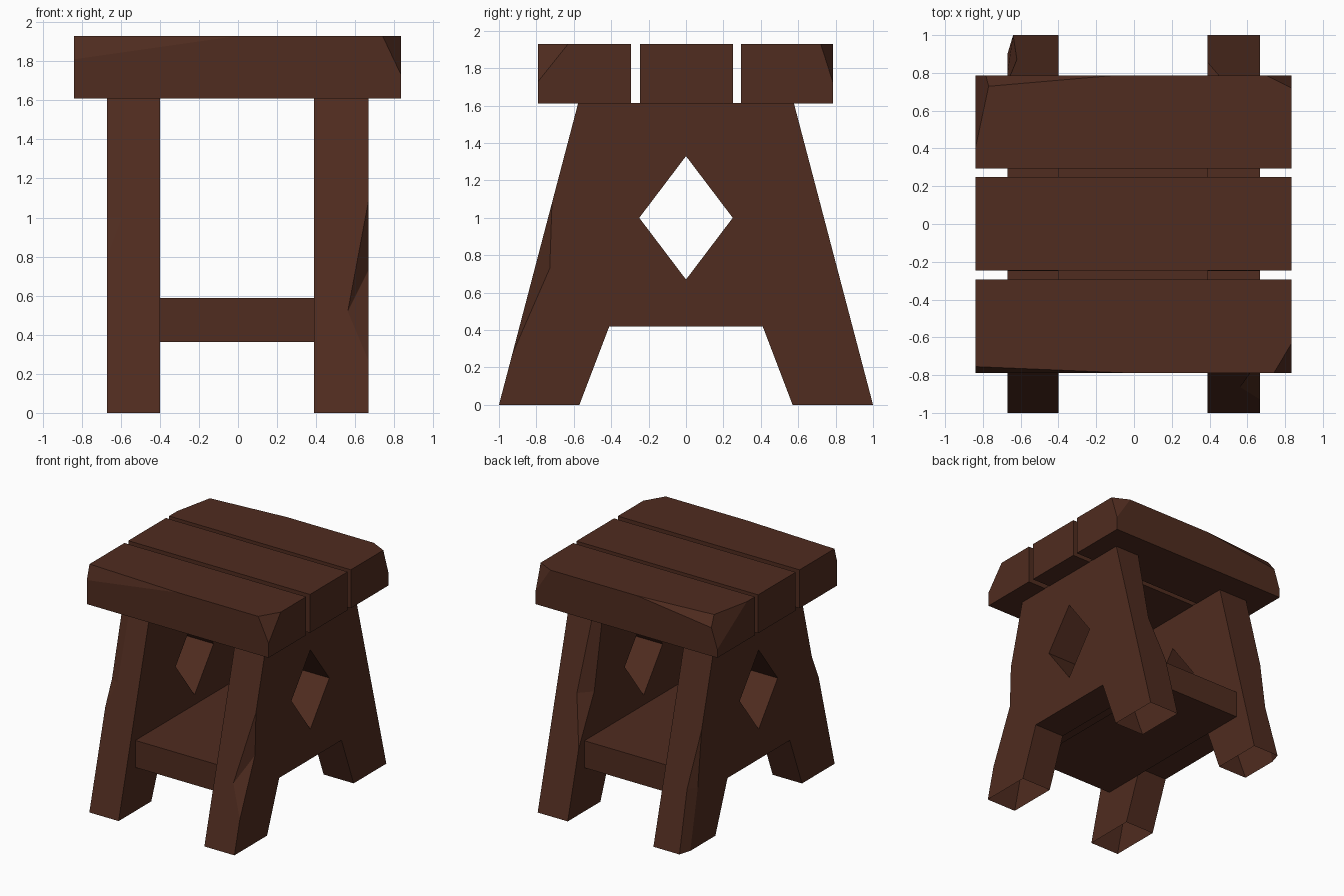
import bpy, bmesh
from mathutils import Vector

if "Cube" in bpy.data.objects:
    bpy.data.objects.remove(bpy.data.objects["Cube"])

wood = bpy.data.materials.new("dark_wood")
wood.diffuse_color = (0.08, 0.025, 0.014, 1)
wood.use_nodes = True
wood.node_tree.nodes["Principled BSDF"].inputs["Base Color"].default_value = wood.diffuse_color


def finish(bm, name):
    bmesh.ops.recalc_face_normals(bm, faces=bm.faces)
    me = bpy.data.meshes.new(name)
    bm.to_mesh(me)
    bm.free()
    me.materials.append(wood)
    ob = bpy.data.objects.new(name, me)
    bpy.context.collection.objects.link(ob)
    return ob


def box(lo, hi):
    bm = bmesh.new()
    bmesh.ops.create_cube(bm, size=1)
    for v in bm.verts:
        v.co = [l + (c + 0.5) * (h - l) for l, h, c in zip(lo, hi, v.co)]
    return bm


# Seat planks, corners chipped off with planes given by three points
def plank(name, y0, y1, chips=()):
    lo, hi = Vector((-0.84, y0, 1.61)), Vector((0.835, y1, 1.93))
    bm = box(lo, hi)
    for a, b, c in chips:
        a, b, c = Vector(a), Vector(b), Vector(c)
        n = (b - a).cross(c - a).normalized()
        if n.dot((lo + hi) / 2 - a) > 0:
            n = -n
        cut = bmesh.ops.bisect_plane(bm, geom=bm.verts[:] + bm.edges[:] + bm.faces[:],
                                     plane_co=a, plane_no=n, clear_outer=True)
        edges = [e for e in cut["geom_cut"] if isinstance(e, bmesh.types.BMEdge)]
        bmesh.ops.holes_fill(bm, edges=edges, sides=0)
    finish(bm, name)


plank("front_seat_plank", -0.79, -0.295, [
    ((0.74, -0.79, 1.93), (0.835, -0.63, 1.93), (0.835, -0.79, 1.73)),
    ((-0.84, -0.79, 1.81), (0.0, -0.79, 1.93), (-0.84, -0.755, 1.93))])
plank("middle_seat_plank", -0.245, 0.25)
plank("back_seat_plank", 0.293, 0.787, [
    ((-0.1, 0.787, 1.93), (-0.84, 0.787, 1.84), (-0.84, 0.723, 1.93)),
    ((-0.84, 0.40, 1.93), (-0.757, 0.787, 1.93), (-0.84, 0.787, 1.68)),
    ((0.70, 0.787, 1.93), (0.835, 0.72, 1.93), (0.835, 0.787, 1.72))])

TOP = 1.615
NOTCH = [(-0.57, 0), (-0.41, 0.42), (0.41, 0.42), (0.57, 0)]
DIAMOND = [(-0.25, 1.0), (0, 0.67), (0.25, 1.0), (0, 1.33)]


# A-shaped leg panel, open at top and feet; chips[(sx, sy)] lists
# (z on end face, inset in x, z on side face, inset in y) from bottom to top
def panel(name, x0, x1, chips):
    bm = bmesh.new()
    cache = {}

    def vert(p):
        key = tuple(round(c, 4) for c in p)
        if key not in cache:
            cache[key] = bm.verts.new(key)
        return cache[key]

    def face(pts):
        vs = list(dict.fromkeys(vert(p) for p in pts))
        if len(vs) > 2:
            bm.faces.new(vs)

    def edge_y(z):
        return 1 - 0.2625 * z

    ends, sides = {}, {}
    for sx, x in ((-1, x0), (1, x1)):
        for sy in (-1, 1):
            rows = list(chips.get((sx, sy), []))
            if not rows or rows[0][0] > 0:
                rows.insert(0, (0, 0, 0, 0))
            if rows[-1][0] < TOP:
                rows.append((TOP, 0, TOP, 0))
            ends[sx, sy] = [(x - sx * dx, sy * edge_y(zf), zf) for zf, dx, _, _ in rows]
            sides[sx, sy] = [(x, sy * (edge_y(zs) - dy), zs) for _, _, zs, dy in rows]
            # chipped surface between the two paths
            e, s = ends[sx, sy], sides[sx, sy]
            for i in range(len(e) - 1):
                face([e[i], e[i + 1], s[i + 1], s[i]])
    # sloping front and back faces
    for sy in (-1, 1):
        face(ends[-1, sy] + ends[1, sy][::-1])
    # notch between the feet and diamond hole walls
    for pts in (NOTCH, DIAMOND + DIAMOND[:1]):
        for a, b in zip(pts, pts[1:]):
            face([(x0, *a), (x1, *a), (x1, *b), (x0, *b)])
    # broad side faces with the hole
    for sx, x in ((-1, x0), (1, x1)):
        outline = sides[sx, -1][::-1] + [(x, *p) for p in NOTCH] + sides[sx, 1]
        edges = []
        for loop in (outline, [(x, *p) for p in DIAMOND]):
            vs = [vert(p) for p in loop]
            for a, b in zip(vs, vs[1:] + vs[:1]):
                edges.append(bm.edges.get((a, b)) or bm.edges.new((a, b)))
        bmesh.ops.triangle_fill(bm, edges=edges, use_beauty=True,
                                normal=(sx, 0, 0))
    finish(bm, name)


panel("left_leg_panel", -0.67, -0.40, {
    (-1, -1): [(0.8, 0, 0.8, 0), (1.0, 0.075, 1.0, 0.036), (TOP, 0.085, TOP, 0.03)],
    (-1, 1): [(0, 0.03, 0, 0.10), (0.49, 0.05, 0.49, 0.07), (0.95, 0, 0.95, 0)]})
panel("right_leg_panel", 0.39, 0.667, {
    (1, -1): [(0.27, 0, 0.27, 0), (0.52, 0.105, 0.73, 0.08), (1.08, 0, 1.08, 0)],
    (-1, 1): [(0.55, 0, 0.55, 0), (0.95, 0.09, 0.95, 0.10), (TOP, 0.05, TOP, 0.05)]})

# Shelf between the panels, ends left open
bm = box((-0.40, -0.78, 0.363), (0.39, 0.78, 0.588))
bm.normal_update()
bmesh.ops.delete(bm, geom=[f for f in bm.faces if abs(f.normal.x) > 0.9], context="FACES_ONLY")
finish(bm, "shelf")
